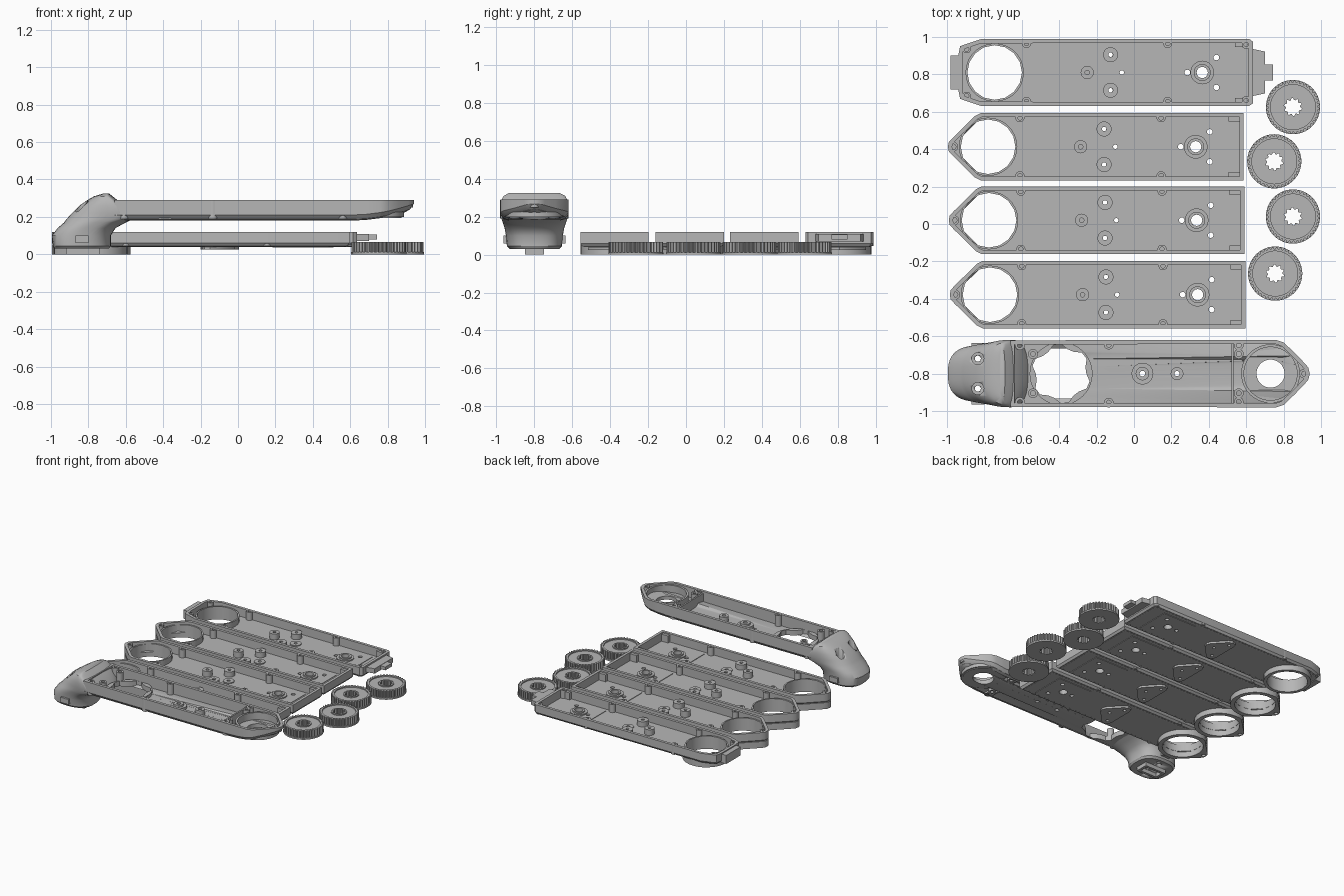
import bpy, bmesh
from math import sin, cos, pi, radians, copysign

if "Cube" in bpy.data.objects:
    bpy.data.objects.remove(bpy.data.objects["Cube"], do_unlink=True)

GREY = (0.47, 0.47, 0.47, 1)
grey = bpy.data.materials.new("plain grey")
grey.use_nodes = True
grey.diffuse_color = GREY
grey.node_tree.nodes["Principled BSDF"].inputs["Base Color"].default_value = GREY


def finish(name, bm, at=(0, 0)):
    """Turn a bmesh into a shaded grey object."""
    bmesh.ops.remove_doubles(bm, verts=bm.verts, dist=1e-5)
    bmesh.ops.recalc_face_normals(bm, faces=bm.faces)
    me = bpy.data.meshes.new(name)
    bm.to_mesh(me)
    bm.free()
    me.materials.append(grey)
    me.shade_smooth()
    me.set_sharp_from_angle(angle=radians(32))
    ob = bpy.data.objects.new(name, me)
    ob.location = (at[0], at[1], 0)
    bpy.context.scene.collection.objects.link(ob)
    return ob


def circle(x, y, r, n=20):
    return [(x + r * cos(2 * pi * i / n), y + r * sin(2 * pi * i / n)) for i in range(n)]


def lobed(x, y, r0, r1, lobes):
    """Circle with square lobes, two points low and two high."""
    n = lobes * 4
    return [(x + (r0, r0, r1, r1)[i % 4] * cos(2 * pi * i / n),
             y + (r0, r0, r1, r1)[i % 4] * sin(2 * pi * i / n)) for i in range(n)]


def rect(x0, x1, hy, y=0):
    return [(x0, y + hy), (x1, y + hy), (x1, y - hy), (x0, y - hy)]


def mirrored(half):
    """Close a half profile over y = 0."""
    return half + [(x, -y) for x, y in reversed(half) if y > 0]


def inset(pts, d):
    """Offset a clockwise outline inwards."""
    out = []
    for i, (x, y) in enumerate(pts):
        ns = []
        for a, b in ((pts[i - 1], (x, y)), ((x, y), pts[(i + 1) % len(pts)])):
            dx, dy = b[0] - a[0], b[1] - a[1]
            l = (dx * dx + dy * dy) ** 0.5
            ns.append((dy / l, -dx / l))
        k = d / (1 + ns[0][0] * ns[1][0] + ns[0][1] * ns[1][1])
        out.append((x + k * (ns[0][0] + ns[1][0]), y + k * (ns[0][1] + ns[1][1])))
    return out


def plate(name, outlines, z0, z1, at=(0, 0), lift=None):
    """Extruded flat shape; later outlines are holes."""
    cu = bpy.data.curves.new(name, 'CURVE')
    cu.dimensions = '2D'
    cu.fill_mode = 'BOTH'
    cu.extrude = (z1 - z0) / 2
    for pts in outlines:
        s = cu.splines.new('POLY')
        s.points.add(len(pts) - 1)
        for p, (x, y) in zip(s.points, pts):
            p.co = (x, y, 0, 1)
        s.use_cyclic_u = True
    tmp = bpy.data.objects.new(name + " curve", cu)
    bpy.context.scene.collection.objects.link(tmp)
    bpy.context.view_layer.update()
    me = bpy.data.meshes.new_from_object(tmp.evaluated_get(bpy.context.evaluated_depsgraph_get()))
    bpy.data.objects.remove(tmp, do_unlink=True)
    bm = bmesh.new()
    bm.from_mesh(me)
    bpy.data.meshes.remove(me)
    for v in bm.verts:
        v.co.z += (z0 + z1) / 2 + (lift(v.co.x) if lift else 0)
    return finish(name, bm, at)


def loft(name, rings, at=(0, 0), wrap=False):
    """Skin a stack of rings of 3D points."""
    bm = bmesh.new()
    vs = [[bm.verts.new(p) for p in ring] for ring in rings]
    n = len(vs[0])
    pairs = list(zip(vs, vs[1:])) + ([(vs[-1], vs[0])] if wrap else [])
    for a, b in pairs:
        for i in range(n):
            bm.faces.new((a[i], a[(i + 1) % n], b[(i + 1) % n], b[i]))
    if not wrap:
        bm.faces.new(vs[0])
        bm.faces.new(vs[-1])
    return finish(name, bm, at)


def shell(name, outline, steps, at, lift=lambda x: 0):
    """Rim wall of a tray; each step is inset, height, lift weight."""
    loft(name, [[(x, y, z + w * lift(x)) for x, y in inset(outline, d)]
                for d, z, w in steps], at, wrap=True)


def tube(name, x, y, r, hole, z0, z1, at):
    plate(name, [circle(x, y, r, 28), circle(x, y, hole, 16)], z0, z1, at)


# ---- four trays ----
RING_X = -0.78
POINTED = [(-0.995, 0), (-0.99, 0.025), (-0.97, 0.047), (-0.85, 0.165), (-0.82, 0.18)]
BLUNT = [(-0.975, 0.09), (-0.965, 0.14), (-0.94, 0.15), (-0.855, 0.178)]


def tray(name, at, pointed):
    right = [(0.585, 0.18)] if pointed else [(0.58, 0.18), (0.6, 0.165), (0.6, 0.13)]
    left = POINTED if pointed else BLUNT
    outline = mirrored(left + right)
    shell(name + "_wall", outline, [(0.03, 0.04, 0), (0.012, 0.044, 0), (0, 0.06, 0),
                                    (0, 0.12, 0), (0.022, 0.12, 0), (0.022, 0.05, 0)], at)
    hub = [circle(0.33, 0, 0.03)] + [circle(x, y, 0.015, 12)
                                     for x, y in ((0.25, 0), (0.405, 0.08), (0.405, -0.08))]
    pegs = [circle(x, y, 0.012, 12) for x, y in ((-0.16, 0.095), (-0.16, -0.095), (-0.1, 0))]
    ring = circle(RING_X, 0, 0.146, 56)
    plate(name + "_floor", [inset(outline, 0.02), ring] + hub + pegs, 0.041, 0.055, at)
    # motor plate and its hub
    plate(name + "_square_plate", [rect(0.185, 0.475, 0.133)] + hub, 0.037, 0.059, at)
    tube(name + "_hub", 0.33, 0, 0.063, 0.045, 0.05, 0.068, at)
    tube(name + "_hub_core", 0.33, 0, 0.045, 0.03, 0.05, 0.078, at)
    # triangular pod underneath
    pod = [(-0.2, 0.1), (-0.19, 0.13), (-0.16, 0.14), (-0.13, 0.125), (-0.04, 0.03), (-0.03, 0)]
    plate(name + "_pod", [mirrored(pod)] + pegs, 0.026, 0.045, at)
    # standing posts
    for s in (1, -1):
        tube(name + "_side_post", -0.16, 0.095 * s, 0.04, 0.012, 0.05, 0.095, at)
        for x in (-0.61, 0.145):
            tube(name + "_screw_post", x, 0.155 * s, 0.024, 0.012, 0.045, 0.119, at)
        plate(name + "_end_block", [rect(0.505, 0.575, 0.014, 0.15 * s)], 0.05, 0.11, at)
    tube(name + "_post", -0.285, 0, 0.035, 0.012, 0.05, 0.1, at)
    tube(name + "_low_post", -0.1, 0, 0.04, 0.012, 0.05, 0.062, at)
    # round collar around the end opening
    if pointed:
        arc = [(RING_X + 0.178 * sin(a * pi / 24), 0.178 * cos(a * pi / 24)) for a in range(13)]
        eye = circle(-0.973, 0, 0.014, 12)
        plate(name + "_collar", [mirrored(POINTED + arc), ring, eye], 0, 0.05, at)
        tube(name + "_tip_post", -0.966, 0, 0.026, 0.014, 0.05, 0.118, at)
    else:
        tube(name + "_collar", RING_X, 0, 0.17, 0.146, 0, 0.05, at)
        plate(name + "_left_tab", [rect(-1.015, -0.97, 0.09)], 0.045, 0.112, at)
        plate(name + "_right_tab", [mirrored([(0.58, 0.13), (0.665, 0.112)])], 0.07, 0.108, at)
        plate(name + "_right_tongue", [rect(0.66, 0.708, 0.042)], 0.08, 0.106, at)
        for s in (1, -1):
            tube(name + "_corner_post", -0.93, 0.125 * s, 0.022, 0.012, 0.045, 0.119, at)
            tube(name + "_corner_post", 0.565, 0.15 * s, 0.024, 0.012, 0.045, 0.119, at)
    tube(name + "_ring_lip", RING_X, 0, 0.156, 0.146, 0.045, 0.1, at)


tray("rear_tray", (0.035, 0.81), False)
for tray_name, pos in (("second_tray", (0, 0.413)), ("third_tray", (0.005, 0.02)),
                       ("front_tray", (0.01, -0.378))):
    tray(tray_name, pos, True)

# ---- gears ----
for pos in ((0.85, 0.625), (0.75, 0.335), (0.85, 0.04), (0.755, -0.265)):
    bore = lobed(0, 0, 0.038, 0.048, 10)
    plate("gear_flange", [circle(0, 0, 0.145, 56), bore], 0, 0.012, pos)
    plate("gear_teeth", [lobed(0, 0, 0.132, 0.143, 40), circle(0, 0, 0.12, 48)], 0.01, 0.067, pos)
    plate("gear_web", [circle(0, 0, 0.122, 48), bore], 0.01, 0.058, pos)
    plate("gear_hub", [circle(0, 0, 0.056, 32), bore], 0.05, 0.066, pos)

# ---- handle arm ----
ARM = (0, -0.8)


def rise(x):
    return 0.06 * (max(0, x - 0.6) / 0.34) ** 2


arm = mirrored([(-0.66, 0.178), (0.6, 0.18), (0.68, 0.18), (0.76, 0.18), (0.8, 0.167),
                (0.86, 0.11), (0.913, 0.055), (0.932, 0.032), (0.94, 0)])
shell("arm_wall", arm, [(0.045, 0.18, 1), (0.018, 0.188, 1), (0, 0.21, 1), (0, 0.29, 0),
                        (0.022, 0.29, 0), (0.022, 0.195, 1)], ARM, rise)
socket = lobed(-0.39, 0, 0.135, 0.158, 6)
plate("arm_floor", [inset(arm, 0.02), socket, circle(0.73, 0, 0.075, 40),
                    circle(0.045, 0, 0.015), circle(0.23, 0, 0.014)], 0.186, 0.2, ARM, rise)
plate("socket_rim", [circle(-0.39, 0, 0.168, 48), socket], 0.19, 0.225, ARM)
plate("arm_divider", [rect(0.52, 0.532, 0.16)], 0.19, 0.275, ARM)
plate("arm_ring", [circle(0.73, 0, 0.157, 56), circle(0.73, 0, 0.142, 56)], 0.2, 0.278, ARM)
plate("arm_ring_seat", [circle(0.73, 0, 0.145, 56), circle(0.73, 0, 0.075, 40)], 0.195, 0.222, ARM)
tube("arm_large_post", 0.045, 0, 0.058, 0.036, 0.19, 0.22, ARM)
tube("arm_large_post_core", 0.045, 0, 0.036, 0.015, 0.19, 0.235, ARM)
tube("arm_small_post", 0.23, 0, 0.034, 0.014, 0.19, 0.24, ARM)
tube("arm_tip_post", 0.91, 0, 0.026, 0.013, 0.25, 0.289, ARM)
for side in (1, -1):
    for px, py in ((-0.61, 0.152), (-0.54, 0.105), (-0.135, 0.155), (0.56, 0.152), (0.56, 0.105)):
        tube("arm_screw_post", px, py * side, 0.026, 0.013, 0.19, 0.288, ARM)

# curved head: left x, right x, middle x, half width, height
SLICES = ((-0.98, -0.69, -0.84, 0.13, 0.03), (-0.99, -0.68, -0.84, 0.145, 0.045),
          (-0.995, -0.68, -0.82, 0.15, 0.1), (-0.965, -0.655, -0.78, 0.157, 0.14),
          (-0.93, -0.6, -0.72, 0.167, 0.17), (-0.915, -0.56, -0.66, 0.174, 0.19),
          (-0.888, -0.58, -0.64, 0.179, 0.22), (-0.848, -0.615, -0.66, 0.18, 0.26),
          (-0.805, -0.645, -0.68, 0.173, 0.29), (-0.77, -0.67, -0.7, 0.163, 0.31),
          (-0.72, -0.69, -0.705, 0.135, 0.325))


def slice_ring(x0, x1, xc, hy, z):
    ring = []
    for i in range(48):
        c, s = cos(2 * pi * i / 48), sin(2 * pi * i / 48)
        c, s = (copysign(abs(k) ** 0.75, k) for k in (c, s))
        ring.append((xc + c * (x1 - xc if c > 0 else xc - x0), hy * s, z))
    return ring


head = loft("arm_head", [slice_ring(*s) for s in SLICES], ARM)
# screw wells through the head
for side in (1, -1):
    for r, z0 in ((0.032, 0.17), (0.016, 0.01)):
        well = plate("well_cutter", [circle(-0.835, 0.08 * side, r, 24)], z0, 0.4, ARM)
        well.hide_render = True
        well.hide_viewport = True
        cut = head.modifiers.new("well", 'BOOLEAN')
        cut.operation = 'DIFFERENCE'
        cut.solver = 'EXACT'
        cut.object = well
# plug under the foot
plate("foot_plug", [rect(-0.92, -0.74, 0.05), rect(-0.9, -0.76, 0.03)], 0, 0.04, ARM)
for side in (1, -1):
    plate("foot_pad", [rect(-0.87, -0.8, 0.012, 0.152 * side)], 0.06, 0.1, ARM)
